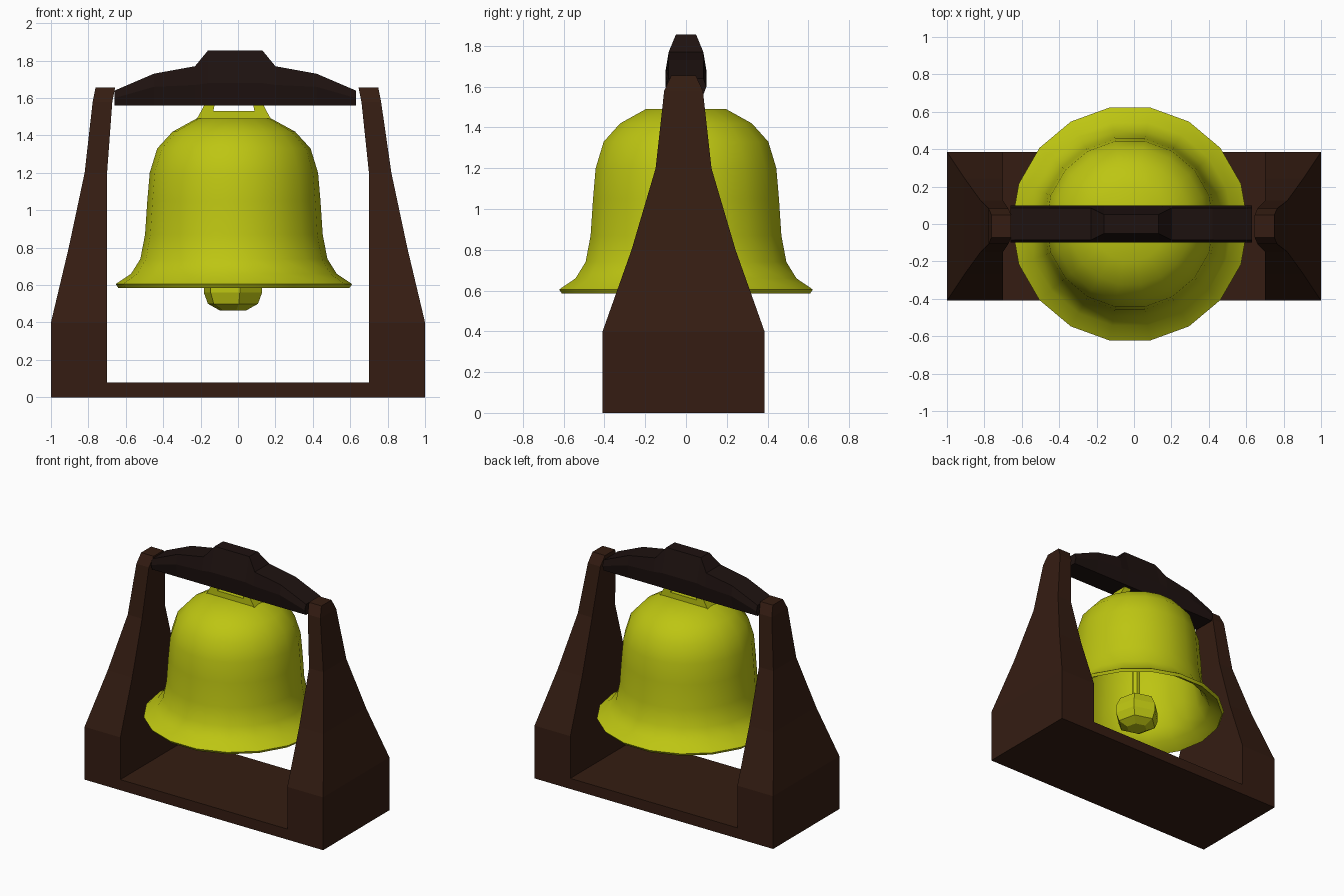
import bpy, bmesh
from math import sin, cos, pi, radians

if "Cube" in bpy.data.objects:
    bpy.data.objects.remove(bpy.data.objects["Cube"])


def material(name, rgb):
    m = bpy.data.materials.new(name)
    m.diffuse_color = (*rgb, 1)
    m.use_nodes = True
    m.node_tree.nodes["Principled BSDF"].inputs["Base Color"].default_value = m.diffuse_color
    return m


GOLD = material("yellow_metal", (0.51, 0.56, 0.006))
WOOD = material("brown_wood", (0.035, 0.012, 0.006))
DARK = material("dark_wood", (0.013, 0.006, 0.005))


def loft(name, rings, mat, smooth=False):
    """Skin equal-length rings of points and cap both ends."""
    bm = bmesh.new()
    rows = [[bm.verts.new(p) for p in ring] for ring in rings]
    n = len(rows[0])
    for a, b in zip(rows, rows[1:]):
        for i in range(n):
            j = (i + 1) % n
            bm.faces.new((a[i], a[j], b[j], b[i]))
    bm.faces.new(rows[0])
    bm.faces.new(rows[-1])
    bmesh.ops.recalc_face_normals(bm, faces=bm.faces)
    me = bpy.data.meshes.new(name)
    bm.to_mesh(me)
    bm.free()
    me.materials.append(mat)
    ob = bpy.data.objects.new(name, me)
    bpy.context.collection.objects.link(ob)
    if smooth:
        bpy.ops.object.select_all(action='DESELECT')
        ob.select_set(True)
        bpy.context.view_layer.objects.active = ob
        bpy.ops.object.shade_smooth_by_angle(angle=radians(40))
    return ob


def rect(x0, x1, y0, y1, z):
    return [(x0, y0, z), (x1, y0, z), (x1, y1, z), (x0, y1, z)]


def circle(r, z, n, cx, turn=0.0):
    return [(cx + r * cos(turn + 2 * pi * i / n), r * sin(turn + 2 * pi * i / n), z)
            for i in range(n)]


CX = -0.022  # bell axis
FY = -0.012  # frame centre in y

# Tapered side posts: inner x, outer x, half depth, z
post = [(0.70, 1.00, 0.397, 0), (0.70, 1.00, 0.397, 0.40), (0.70, 0.905, 0.255, 0.80),
        (0.70, 0.82, 0.137, 1.20), (0.66, 0.765, 0.095, 1.58), (0.645, 0.75, 0.06, 1.655)]
for side, s, dx in (("left", -1, -0.012), ("right", 1, 0.0)):
    rings = []
    for k, (xi, xo, h, z) in enumerate(post):
        d = dx if k > 3 else 0
        rings.append(rect(s * xi + d, s * xo + d, FY - h, FY + h, z))
    loft(side + "_post", rings, WOOD)

# Base board between the posts
loft("base", [rect(-0.7, 0.7, FY - 0.397, FY + 0.397, z) for z in (0, 0.08)], WOOD)

# Yoke beam: x from the centre, top z, half width on top, height of the widest line
half = [(0.645, 1.64, 0.085, 1.60), (0.435, 1.73, 0.085, 1.66),
        (0.215, 1.77, 0.085, 1.67), (0.145, 1.855, 0.05, 1.68)]
stations = [(-x, *r) for x, *r in half] + [(x, *r) for x, *r in reversed(half)]
loft("yoke", [[(x - 0.015, y, z) for y, z in
               ((-0.085, 1.56), (0.085, 1.56), (0.1, zm), (w, zt), (-w, zt), (-0.1, zm))]
              for x, zt, w, zm in stations], DARK)

# Bell shell: outer profile down to the lip, then back up inside
outer = [(0.20, 1.49), (0.328, 1.42), (0.41, 1.33), (0.45, 1.20), (0.463, 1.05),
         (0.475, 0.87), (0.50, 0.74), (0.55, 0.66), (0.632, 0.605), (0.618, 0.585)]
inner = [(0.53, 0.64), (0.475, 0.73), (0.445, 0.87), (0.432, 1.05), (0.42, 1.19),
         (0.38, 1.31), (0.31, 1.39), (0.19, 1.455)]
loft("bell", [circle(r, z, 18, CX) for r, z in outer + inner], GOLD, smooth=True)

# Clapper
loft("clapper_rod", [circle(0.03, z, 6, CX) for z in (0.62, 1.46)], GOLD)
ball = [(0.075, 0.465), (0.14, 0.50), (0.163, 0.56), (0.163, 0.62), (0.13, 0.69), (0.05, 0.725)]
loft("clapper_ball", [circle(r, z, 6, CX - 0.005, radians(-17)) for r, z in ball], GOLD)

# Crown hanger: bottom plate and two leaning arms
HY = 0.06
loft("crown_plate", [rect(CX - 0.20, CX + 0.20, -HY, HY, 1.485),
                     rect(CX - 0.175, CX + 0.175, -HY, HY, 1.53)], GOLD)
for side, s in (("left", -1), ("right", 1)):
    loft(side + "_crown_arm", [rect(CX + s * 0.11, CX + s * 0.175, -HY, HY, 1.53),
                               rect(CX + s * 0.10, CX + s * 0.15, -HY, HY, 1.58)], GOLD)
